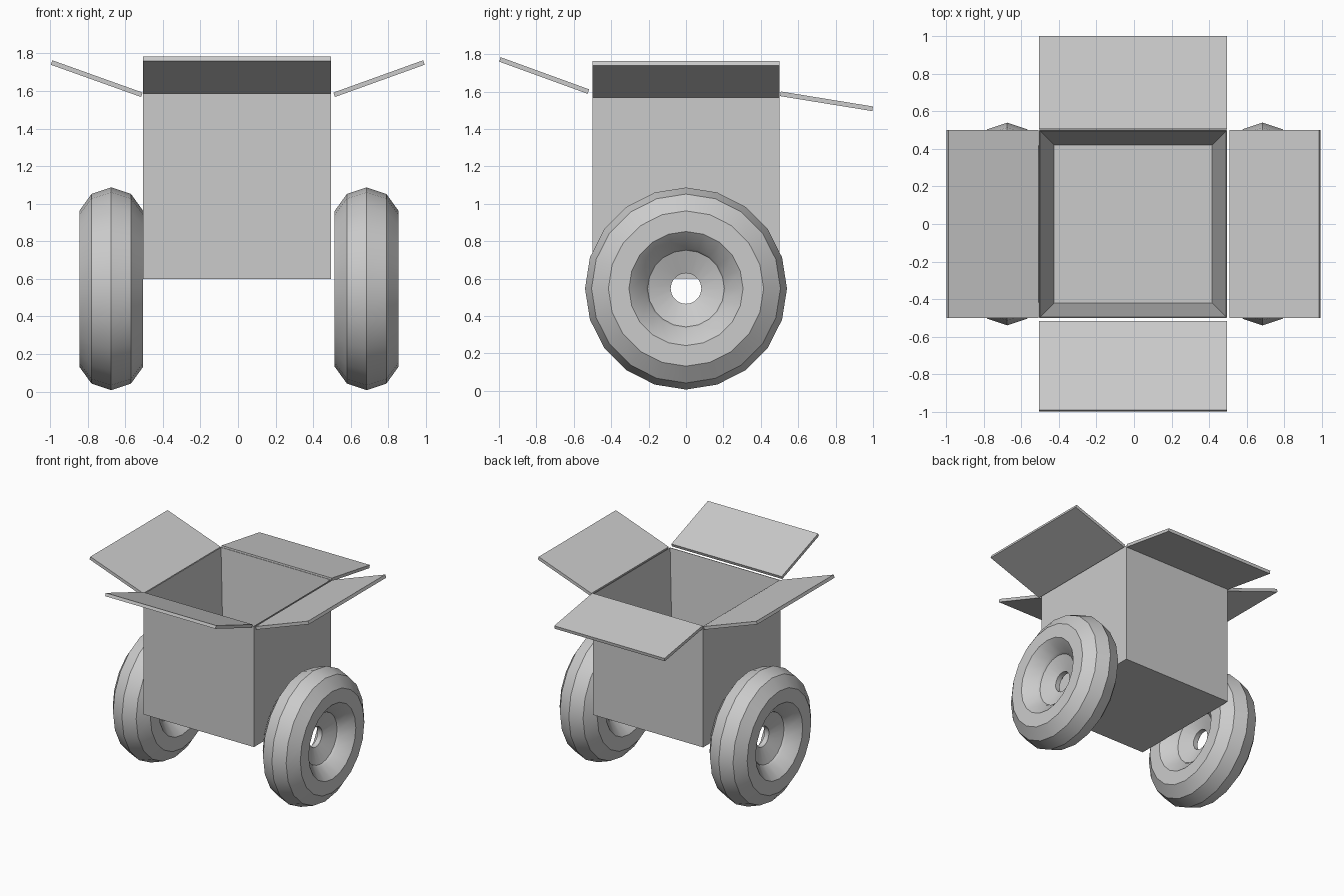
import bpy
import bmesh
from math import atan2, tau
from mathutils import Matrix, Vector

default = bpy.data.objects.get("Cube")
if default:
    bpy.data.objects.remove(default)

# Single grey material
grey = bpy.data.materials.new("plain_grey")
grey.use_nodes = True
grey.diffuse_color = (0.6, 0.6, 0.6, 1)
grey.node_tree.nodes["Principled BSDF"].inputs["Base Color"].default_value = (0.6, 0.6, 0.6, 1)


def finish(bm, name):
    bmesh.ops.recalc_face_normals(bm, faces=bm.faces[:])
    mesh = bpy.data.meshes.new(name)
    bm.to_mesh(mesh)
    bm.free()
    mesh.materials.append(grey)
    obj = bpy.data.objects.new(name, mesh)
    bpy.context.collection.objects.link(obj)
    return obj


def make_box():
    """Open carton whose inner walls taper towards the floor."""
    center_x, bottom, rim, floor = -0.005, 0.6, 1.59, 0.64
    bm = bmesh.new()
    bmesh.ops.create_cube(bm, size=1)
    bmesh.ops.scale(bm, vec=(1, 1, rim - bottom), verts=bm.verts)
    bmesh.ops.translate(bm, vec=(center_x, 0, (rim + bottom) / 2), verts=bm.verts)
    top = max(bm.faces, key=lambda f: f.calc_center_median().z)
    bmesh.ops.inset_region(bm, faces=[top], thickness=0.006)
    inner = bmesh.ops.extrude_discrete_faces(bm, faces=[top])["faces"][0]
    for v in inner.verts:
        v.co.x = center_x + (v.co.x - center_x) * 0.85
        v.co.y *= 0.85
        v.co.z = floor
    return finish(bm, "box")


def make_flap(name, hinge, tip, along_x):
    """Thin plate from hinge to tip, given as (outward, height) pairs."""
    a, b = Vector(hinge), Vector(tip)
    mid, run = (a + b) / 2, b - a
    bm = bmesh.new()
    bmesh.ops.create_cube(bm, size=1)
    bmesh.ops.scale(bm, vec=(run.length, 1, 0.025), verts=bm.verts)
    if along_x:
        matrix = Matrix.Translation((mid.x, 0, mid.y))
        matrix @= Matrix.Rotation(-atan2(run.y, run.x), 4, "Y")
    else:
        matrix = Matrix.Translation((-0.005, mid.x, mid.y))
        matrix @= Matrix.Rotation(atan2(run.y, run.x), 4, "X")
        matrix @= Matrix.Rotation(tau / 4, 4, "Z")
    bm.transform(matrix)
    return finish(bm, name)


def make_wheel(name, x):
    """Turn a mirrored (offset, radius) profile about the axle."""
    half = [(0.105, 0.505), (0.17, 0.415), (0.17, 0.305), (0.09, 0.215),
            (0.07, 0.205), (0.02, 0.082)]
    profile = [(0, 0.54)] + half + [(-o, r) for o, r in reversed(half)]
    bm = bmesh.new()
    verts = [bm.verts.new((o, 0, r)) for o, r in profile]
    edges = [bm.edges.new((v, verts[i - 1])) for i, v in enumerate(verts)]
    bmesh.ops.spin(bm, geom=verts + edges, cent=(0, 0, 0), axis=(1, 0, 0),
                   angle=tau, steps=20, use_merge=False)
    bmesh.ops.remove_doubles(bm, verts=bm.verts[:], dist=0.0005)
    bmesh.ops.translate(bm, vec=(x, 0, 0.547), verts=bm.verts)
    obj = finish(bm, name)
    bpy.ops.object.select_all(action="DESELECT")
    obj.select_set(True)
    bpy.context.view_layer.objects.active = obj
    bpy.ops.object.shade_smooth_by_angle(angle=0.45)
    return obj


make_box()

# Four open lid flaps; the back one droops
make_flap("left_flap", (0.512, 1.58), (0.99, 1.752), True)
make_flap("right_flap", (-0.512, 1.58), (-0.993, 1.752), True)
make_flap("front_flap", (-0.522, 1.6), (-0.995, 1.772), False)
make_flap("back_flap", (0.505, 1.588), (0.998, 1.508), False)

# Wheels
make_wheel("left_wheel", 0.685)
make_wheel("right_wheel", -0.675)
